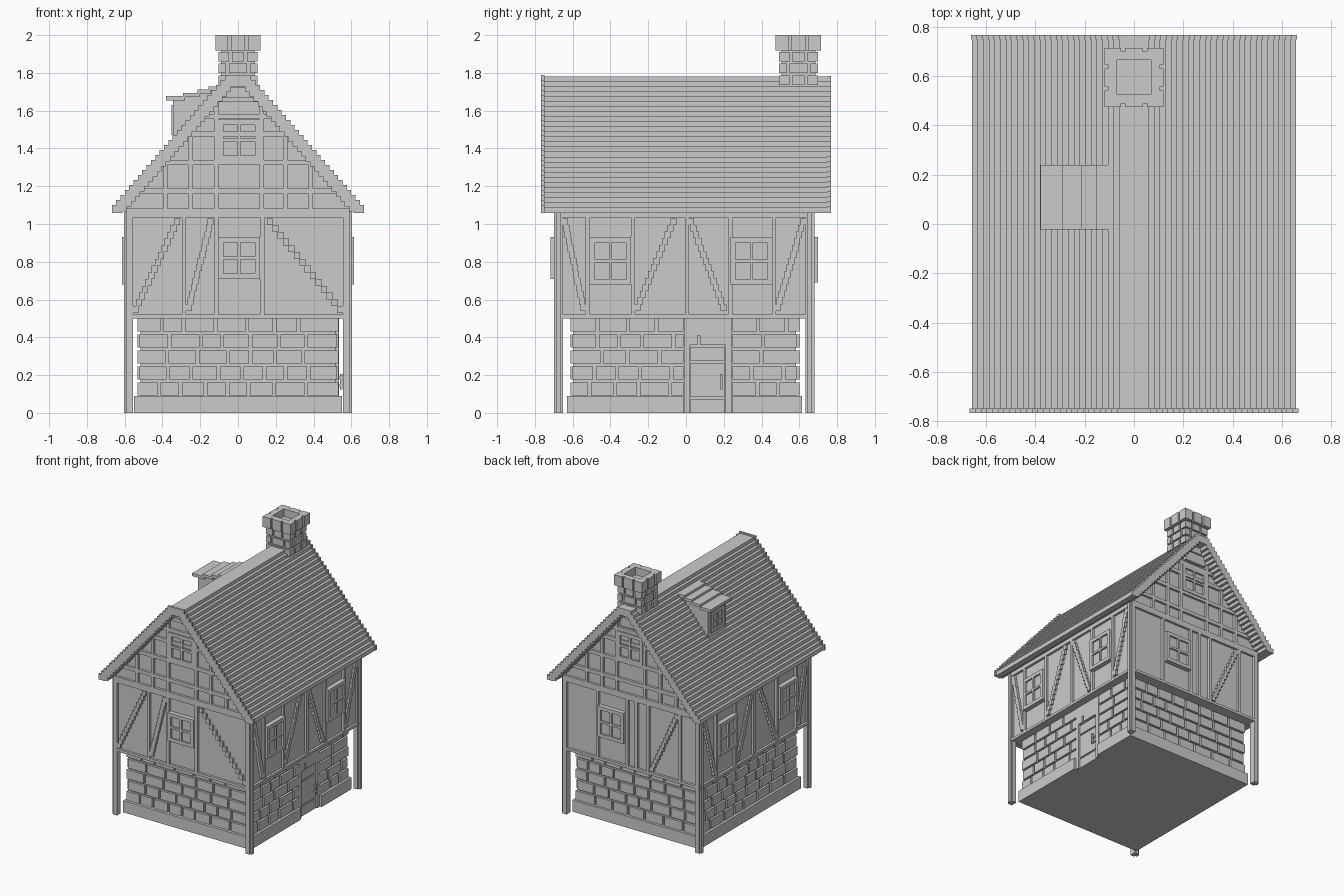
import bpy, bmesh, random

random.seed(4)
default = bpy.data.objects.get("Cube")
if default:
    bpy.data.objects.remove(default)


def finish(name, bm):
    bmesh.ops.recalc_face_normals(bm, faces=bm.faces)
    mesh = bpy.data.meshes.new(name)
    bm.to_mesh(mesh)
    bm.free()
    obj = bpy.data.objects.new(name, mesh)
    bpy.context.collection.objects.link(obj)
    return obj


def add_box(bm, x, y, z):
    verts = bmesh.ops.create_cube(bm, size=1)["verts"]
    for v in verts:
        for i, (a, b) in enumerate((x, y, z)):
            v.co[i] = (a + b) / 2 + v.co[i] * abs(b - a)


def box(name, x, y, z):
    bm = bmesh.new()
    add_box(bm, x, y, z)
    return finish(name, bm)


def prism(name, profile, y0, y1):
    """Extrude an x-z outline along y."""
    bm = bmesh.new()
    face = bm.faces.new([bm.verts.new((x, y0, z)) for x, z in profile])
    new = bmesh.ops.extrude_face_region(bm, geom=[face])["geom"]
    for v in new:
        if isinstance(v, bmesh.types.BMVert):
            v.co.y = y1
    return finish(name, bm)


class Side:
    """A wall plane: u runs along the wall, d points out of it."""

    def __init__(self, name, axis, sign, plane):
        self.name, self.axis, self.sign, self.plane = name, axis, sign, plane

    def add(self, bm, u, z, d):
        out = [self.plane + self.sign * k for k in d]
        if self.axis == "y":
            add_box(bm, u, out, z)
        else:
            add_box(bm, out, u, z)


def window(name, side, u, z, d=(-0.02, 0.018)):
    """Framed window with four recessed panes."""
    bm = bmesh.new()
    w, mid_u, mid_z = 0.027, sum(u) / 2, sum(z) / 2
    for a in (u[0], mid_u - 0.008, u[1] - w):
        side.add(bm, (a, a + (0.016 if u[0] < a < u[1] - w else w)), z, d)
    for a, h in ((z[0], w), (mid_z - 0.008, 0.016), (z[1] - w, w)):
        side.add(bm, u, (a, a + h), d)
    side.add(bm, u, z, (d[0], d[1] - 0.014))
    finish(name, bm)


def add_brace(bm, side, top, bottom, width=0.032, steps=14):
    """Diagonal timber built from short steps."""
    (u0, z0), (u1, z1) = top, bottom
    for i in range(steps):
        u = u0 + (u1 - u0) * (i + 0.5) / steps
        za, zb = (z0 + (z1 - z0) * k / steps for k in (i + 1, i))
        side.add(bm, (u - width / 2, u + width / 2), (za, zb), (-0.02, 0))


def roof_under(x):
    return 1.72 - max(abs(x) - 0.06, 0) * 1.152


# Ground floor core and plinth
box("ground_floor_core", (-0.516, 0.516), (-0.595, 0.583), (0.02, 0.51))
bm = bmesh.new()
add_box(bm, (-0.55, 0.515), (-0.63, 0.615), (0, 0.09))
add_box(bm, (0.5, 0.55), (-0.63, -0.012), (0, 0.09))
add_box(bm, (0.5, 0.55), (0.245, 0.615), (0, 0.09))
finish("plinth", bm)

# Stone courses
LOWER = [Side("front", "y", -1, -0.612), Side("back", "y", 1, 0.6),
         Side("right", "x", -1, -0.533), Side("left", "x", 1, 0.533)]
for side in LOWER:
    bm = bmesh.new()
    lo, hi = (-0.533, 0.533) if side.axis == "y" else (-0.612, 0.6)
    for row in range(5):
        z = 0.092 + row * 0.0845
        inset = 0.012 * (row % 2)
        spans = [(lo + inset, hi - inset)]
        if side.name == "left":
            spans = [(lo + inset, -0.012), (0.245, hi - inset)]
        for start, end in spans:
            u = start
            while u < end - 0.02:
                stop = u + random.uniform(0.09, 0.16)
                if stop > end - 0.06:
                    stop = end
                side.add(bm, (u, stop), (z, z + 0.07), (-0.025, 0))
                u = stop + 0.016
    finish(side.name + "_stones", bm)

# Door with jambs, lintel and handle
door_wall = LOWER[3]
bm = bmesh.new()
for u in ((-0.01, 0.018), (0.21, 0.24)):
    door_wall.add(bm, u, (0, 0.36), (-0.03, 0.002))
door_wall.add(bm, (-0.01, 0.06), (0.36, 0.5), (-0.03, 0.002))
door_wall.add(bm, (0.075, 0.24), (0.36, 0.5), (-0.03, 0.002))
door_wall.add(bm, (0.05, 0.08), (0.41, 0.5), (-0.03, 0.002))
finish("door_frame", bm)
bm = bmesh.new()
for z in ((0, 0.072), (0.085, 0.265), (0.277, 0.35)):
    door_wall.add(bm, (0.022, 0.206), z, (-0.03, -0.008))
finish("door", bm)
bm = bmesh.new()
door_wall.add(bm, (0.18, 0.193), (0.125, 0.205), (0.008, 0.02))
for z in (0.14, 0.18):
    door_wall.add(bm, (0.18, 0.193), (z, z + 0.012), (-0.01, 0.01))
finish("door_handle", bm)

# Upper floor core and corner posts
box("upper_floor_core", (-0.577, 0.577), (-0.682, 0.662), (0.505, 1.06))
for sx, xn in ((-1, "right"), (1, "left")):
    for y0, y1, yn in ((-0.70, -0.652, "front"), (0.632, 0.68, "back")):
        bm = bmesh.new()
        add_box(bm, (sx * 0.555, sx * 0.59), (y0, y1), (0, 1.06))
        add_box(bm, (sx * 0.565, sx * 0.603), (y0 + 0.012, y1 - 0.012), (0, 1.06))
        finish(f"{yn}_{xn}_post", bm)

# Upper floor timber frames: posts as centre positions, braces as top and bottom
FRONT = Side("front", "y", -1, -0.70)
BACK = Side("back", "y", 1, 0.68)
RIGHT = Side("right", "x", -1, -0.595)
LEFT = Side("left", "x", 1, 0.595)
side_posts = (-0.52, -0.28, 0.005, 0.235, 0.465)
side_braces = [((-0.645, 1.03), (-0.54, 0.54)), ((-0.06, 1.03), (-0.265, 0.54)),
               ((0.02, 1.03), (0.205, 0.54)), ((0.625, 1.03), (0.48, 0.54))]
frames = [
    (FRONT, (-0.285, -0.115, 0.128), [((-0.315, 1.03), (-0.55, 0.53)),
     ((-0.14, 1.03), (-0.265, 0.54)), ((0.155, 1.03), (0.555, 0.53))]),
    (BACK, (0.29, 0.035, -0.045, -0.145, -0.42), [((-0.4, 1.03), (-0.17, 0.53))]),
    (LEFT, side_posts, side_braces),
    (RIGHT, side_posts, side_braces),
]
for side, posts, braces in frames:
    bm = bmesh.new()
    span = (-0.59, 0.59) if side.axis == "y" else (-0.69, 0.67)
    side.add(bm, span, (1.035, 1.07), (-0.03, 0))
    side.add(bm, span, (0.5, 0.52), (-0.03, 0))
    for u in posts:
        side.add(bm, (u - 0.011, u + 0.011), (0.51, 1.05), (-0.03, 0))
    for top, bottom in braces:
        add_brace(bm, side, top, bottom)
    finish(side.name + "_timbers", bm)

window("front_window", FRONT, (-0.105, 0.117), (0.71, 0.93))
window("back_window", BACK, (0.05, 0.275), (0.69, 0.93))
for side in (LEFT, RIGHT):
    for label, u in (("front", (-0.51, -0.29)), ("rear", (0.235, 0.457))):
        window(f"{side.name}_{label}_window", side, u, (0.68, 0.93))

# Attic with timber grid in both gables
attic = [(0.585, 1.05), (0.585, 1.11), (0.06, 1.725)]
prism("attic", attic + [(-x, z) for x, z in reversed(attic)], -0.682, 0.662)
for side in (FRONT, BACK):
    bm = bmesh.new()
    for z in (1.055, 1.162, 1.312, 1.462, 1.555, 1.645):
        half = min((1.72 - z) / 1.152 + 0.06, 0.59)
        side.add(bm, (-half, half), (z, z + 0.027), (-0.03, 0))
    for x in (-0.385, -0.25, -0.116, 0.126, 0.25, 0.385):
        side.add(bm, (x - 0.012, x + 0.012), (1.06, roof_under(x)), (-0.03, 0))
    finish(side.name + "_gable_timbers", bm)
    window(side.name + "_gable_window", side, (-0.105, 0.117), (1.335, 1.552), (-0.02, 0.006))


# Stepped roof shell
def roof_profile(lift, steps=26, dx=0.023, dz=0.0265):
    outer, inner = [], []
    for i in range(steps + 1):
        x, z = 0.06 + i * dx + lift, 1.78 - i * dz + lift
        outer += [(x, z), (x, z - dz if i < steps else 1.058)]
        xi, zi = max(x - 0.024 - lift, 0.03), max(z - 0.052 - lift, 1.058)
        if zi > 1.058:
            inner += [(xi, zi), (xi, max(zi - dz, 1.058))]
    right = outer + inner[::-1]
    half_out = [(-x, z) for x, z in reversed(outer)]
    half_in = [(-x, z) for x, z in inner]
    return outer + inner[::-1] + half_in + half_out


prism("roof", roof_profile(0), -0.755, 0.755)
prism("front_bargeboard", roof_profile(0.01), -0.767, -0.75)
prism("back_bargeboard", roof_profile(0.004), 0.75, 0.767)

# Dormer on the right slope
prism("dormer_body", [(-0.345, 1.42), (-0.345, 1.66), (-0.1, 1.715), (-0.1, 1.6)], 0.0, 0.22)
bm = bmesh.new()
edges = (-0.38, -0.29, -0.215, -0.155, -0.1)
for i in range(4):
    z = 1.655 + i * 0.017
    add_box(bm, (edges[i], edges[i + 1] + 0.01 * (i < 3)), (-0.022, 0.24), (z, z + 0.022))
finish("dormer_roof", bm)
window("dormer_window", Side("dormer", "x", -1, -0.345), (0.03, 0.19), (1.47, 1.63), (-0.02, 0.008))

# Chimney: core, stone courses, notched hollow cap
CY = 0.595
bm = bmesh.new()
add_box(bm, (-0.09, 0.09), (CY - 0.09, CY + 0.09), (1.6, 1.94))
finish("chimney_core", bm)
bm = bmesh.new()
for row in range(4):
    z = 1.675 + row * 0.062
    cut = 0.04 if row % 2 else 0.055
    spans = ((-0.103, -cut - 0.008), (-cut + 0.008, cut - 0.008), (cut + 0.008, 0.103))
    for i, a in enumerate(spans):
        for j, b in enumerate(spans):
            if (i, j) != (1, 1):
                add_box(bm, a, [CY + k for k in b], (z, z + 0.05))
finish("chimney_stones", bm)
bm = bmesh.new()
for s in (-1, 1):
    ends = [s * k for k in (0.07, 0.105)]
    add_box(bm, (-0.105, 0.105), [CY + k for k in ends], (1.918, 2.0))
    add_box(bm, ends, (CY - 0.07, CY + 0.07), (1.918, 2.0))
    rim = [s * k for k in (0.1, 0.12)]
    for u in ((-0.12, -0.053), (-0.037, 0.037), (0.053, 0.12)):
        add_box(bm, u, [CY + k for k in rim], (1.918, 2.0))
        add_box(bm, rim, [CY + k for k in u], (1.918, 2.0))
finish("chimney_cap", bm)
